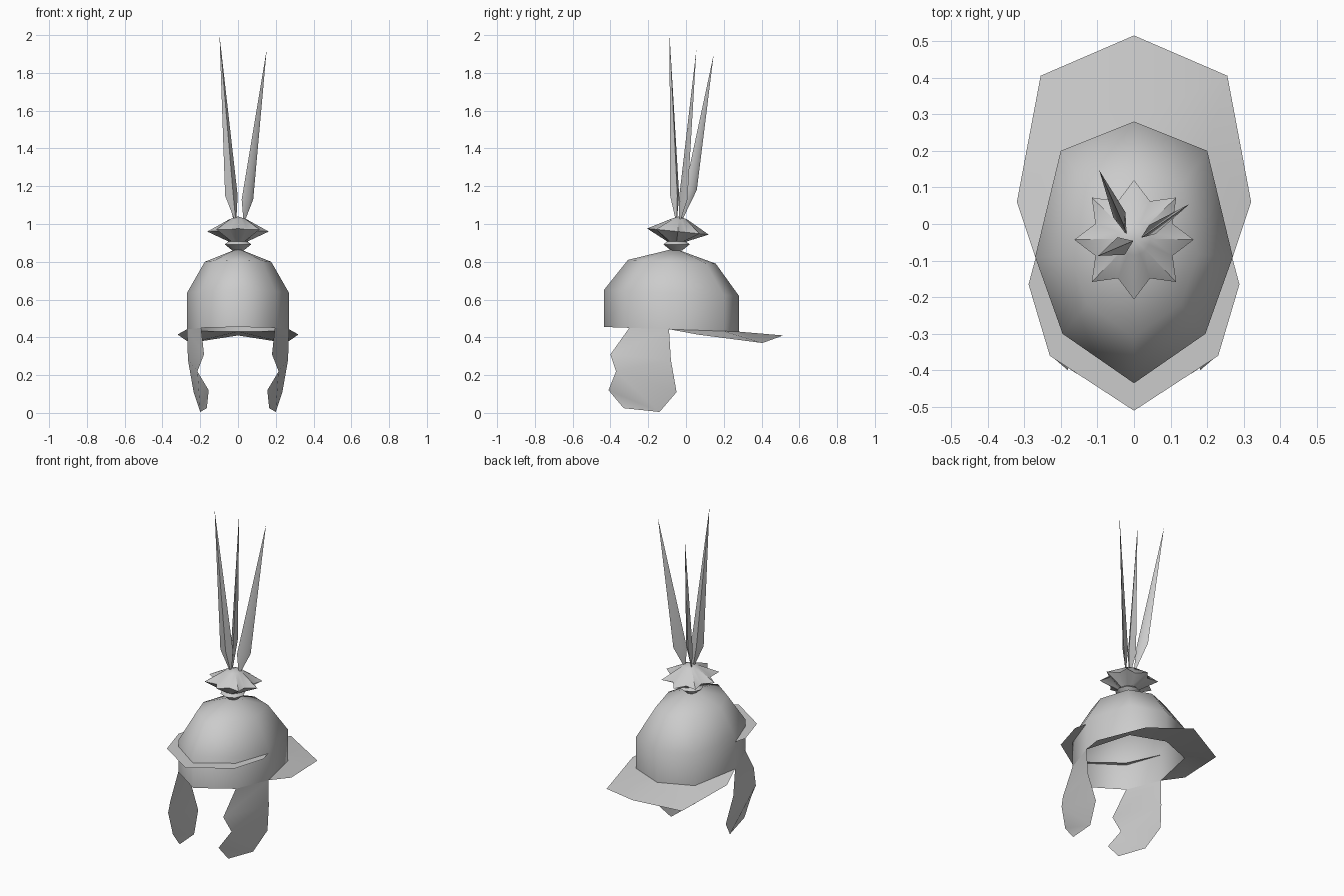
import bpy, bmesh, math
from mathutils import Vector

old = bpy.data.objects.get("Cube")
if old:
    bpy.data.objects.remove(old, do_unlink=True)

grey = bpy.data.materials.new("plain_grey")
grey.use_nodes = True
colour = (0.6, 0.6, 0.6, 1)
grey.diffuse_color = colour
grey.node_tree.nodes["Principled BSDF"].inputs["Base Color"].default_value = colour


def surface(name, rows, mirror=True, angle=60):
    """Skin rows of points; repeated points collapse into triangles."""
    bm = bmesh.new()
    grid = [[bm.verts.new(point) for point in row] for row in rows]
    for low, high in zip(grid, grid[1:]):
        for i in range(len(low) - 1):
            bm.faces.new((low[i], low[i + 1], high[i + 1], high[i]))
    bmesh.ops.remove_doubles(bm, verts=bm.verts, dist=0.0001)
    mesh = bpy.data.meshes.new(name)
    bm.to_mesh(mesh)
    bm.free()
    mesh.materials.append(grey)
    obj = bpy.data.objects.new(name, mesh)
    bpy.context.collection.objects.link(obj)
    bpy.ops.object.select_all(action='DESELECT')
    obj.select_set(True)
    bpy.context.view_layer.objects.active = obj
    bpy.ops.object.shade_smooth_by_angle(angle=math.radians(angle))
    if mirror:
        mod = obj.modifiers.new("mirror", 'MIRROR')
        mod.use_axis[0] = True
        mod.merge_threshold = 0.0005
    return obj


# Helmet bowl: half footprint from front to back, lofted up to the crown
footprint = [(0, -0.435), (0.195, -0.3), (0.27, -0.09), (0.2, 0.2), (0, 0.28)]
CENTRE = -0.07


def bowl_row(scale, front_z, back_z):
    row = []
    for x, y in footprint:
        t = (y - footprint[0][1]) / (footprint[-1][1] - footprint[0][1])
        row.append((x * scale, CENTRE + (y - CENTRE) * scale,
                    front_z + (back_z - front_z) * t))
    return row


rim = bowl_row(1, 0.455, 0.43)
crown = [(0, -0.06, 0.87)] * len(footprint)
surface("helmet_bowl", [rim, bowl_row(1, 0.65, 0.62),
                        bowl_row(0.65, 0.81, 0.79), crown])

# Neck guard sweeping round the back of the rim
neck_outer = [rim[2], (0.32, 0.06, 0.415), (0.255, 0.405, 0.37), (0, 0.515, 0.41)]
neck_inner = [rim[2], rim[2], rim[3], rim[4]]
surface("neck_guard", [neck_outer, neck_inner])

# Flat brow peak round the front
BROW = 0.607
brow_outer = [(0, -0.51), (0.23, -0.36), (0.288, -0.165), (0.268, -0.09)]
brow_inner = [(0, -0.42), (0.18, -0.28), (0.268, -0.09), (0.268, -0.09)]
surface("brow_peak", [[(x, y, BROW) for x, y in row]
                      for row in (brow_outer, brow_inner)])

# Cheek guards: front and back edges listed from the top down
front = [rim[1], (0.18, -0.4, 0.31), (0.215, -0.37, 0.22),
         (0.155, -0.41, 0.12), (0.165, -0.33, 0.025)]
back = [rim[2], (0.265, -0.08, 0.28), (0.235, -0.05, 0.11), (0.2, -0.14, 0.005)]
pairs = [(4, 3), (3, 3), (2, 3), (2, 2), (2, 1), (1, 1), (0, 0)]
surface("cheek_guards", [(front[f], back[b]) for f, b in pairs])


# Plume collar and pointed rosette
def ring(radius, z, count, y=-0.05, valley=1.0, tilt=0.0):
    row = []
    for i in range(count + 1):
        a = math.pi * i / count
        r = radius * (valley if i % 2 else 1)
        dy = -r * math.cos(a)
        row.append((r * math.sin(a), y + dy, z - tilt * dy))
    return row


surface("plume_collar", [ring(r, z, 4) for r, z in
                         ((0.03, 0.86), (0.07, 0.892), (0.045, 0.912))], angle=40)
surface("plume_rosette", [ring(0.045, 0.905, 8),
                          ring(0.163, 0.96, 8, -0.043, 0.7, 0.1),
                          ring(0.045, 1.025, 8, -0.04),
                          ring(0, 1.04, 8, -0.04)], angle=50)


# Three long feathers: base point, widest section, sharp tip
def feather(name, base, middle, tip, width, depth):
    base, middle, tip = Vector(base), Vector(middle), Vector(tip)
    out = Vector((tip.x - base.x, tip.y - base.y, 0)).normalized()
    side = Vector((-out.y, out.x, 0))
    section = [middle + out * width, middle + side * depth,
               middle - out * width, middle - side * depth]
    section.append(section[0])
    surface(name, [[base] * 5, section, [tip] * 5], mirror=False)


feather("right_rear_feather", (-0.02, -0.03, 1.0), (-0.04, 0.025, 1.18),
        (-0.095, 0.147, 1.9), 0.035, 0.018)
feather("left_feather", (0.03, -0.035, 1.0), (0.05, -0.015, 1.13),
        (0.152, 0.055, 1.925), 0.038, 0.015)
feather("right_front_feather", (-0.01, -0.05, 1.0), (-0.035, -0.06, 1.15),
        (-0.098, -0.087, 2.0), 0.036, 0.026)
